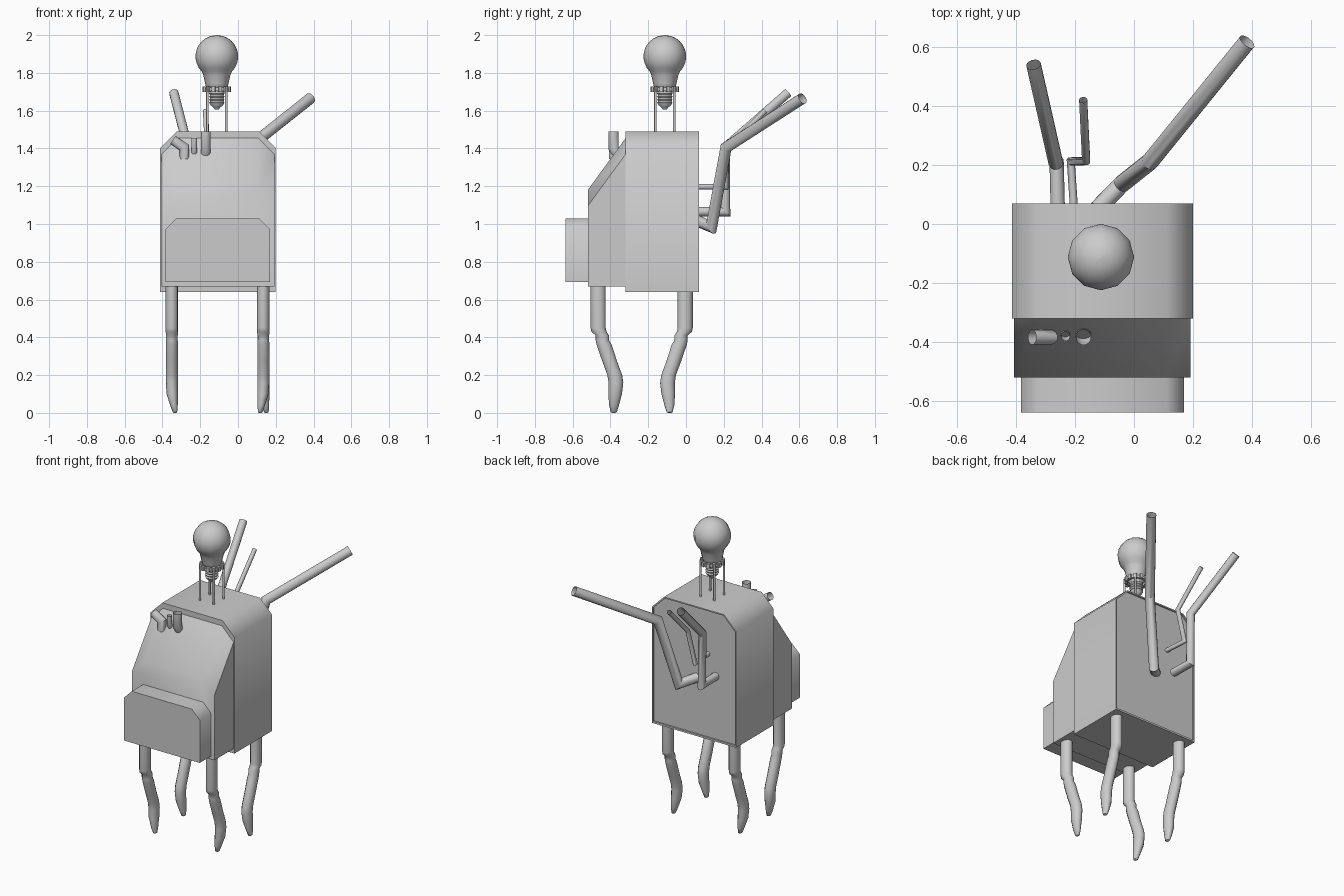
import bpy, bmesh, math
from mathutils import Vector

if "Cube" in bpy.data.objects:
    bpy.data.objects.remove(bpy.data.objects["Cube"])

CX = -0.107  # body centre line


def finish(name, bm, angle=50):
    bmesh.ops.recalc_face_normals(bm, faces=bm.faces[:])
    me = bpy.data.meshes.new(name)
    bm.to_mesh(me)
    bm.free()
    ob = bpy.data.objects.new(name, me)
    bpy.context.collection.objects.link(ob)
    bpy.ops.object.select_all(action='DESELECT')
    ob.select_set(True)
    bpy.context.view_layer.objects.active = ob
    bpy.ops.object.shade_smooth_by_angle(angle=math.radians(angle))
    return ob


def skin(bm, rings, caps=True):
    loops = [[bm.verts.new(p) for p in r] for r in rings]
    for a, b in zip(loops, loops[1:]):
        for i in range(len(a)):
            j = (i + 1) % len(a)
            bm.faces.new((a[i], a[j], b[j], b[i]))
    if caps:
        bm.faces.new(loops[0])
        bm.faces.new(loops[-1])


def arch(y, half, z0, z1, cut):
    """Rectangle with both upper corners cut off."""
    pts = [(-half, z0), (half, z0), (half, z1 - cut), (half - cut, z1),
           (-half + cut, z1), (-half, z1 - cut)]
    return [(CX + x, y, z) for x, z in pts]


def pipe(name, pts, r, sides=12):
    """Open tube with mitred corners."""
    pts = [Vector(p) for p in pts]
    dirs = [(b - a).normalized() for a, b in zip(pts, pts[1:])]
    u = dirs[0].orthogonal().normalized()
    v = dirs[0].cross(u)
    ring = [pts[0] + r * (math.cos(t) * u + math.sin(t) * v)
            for t in (2 * math.pi * k / sides for k in range(sides))]
    rings = [ring]
    for i, d in enumerate(dirs):
        n = d + dirs[i + 1] if i + 1 < len(dirs) else d
        ring = [q + d * ((pts[i + 1] - q).dot(n) / d.dot(n)) for q in ring]
        rings.append(ring)
    bm = bmesh.new()
    skin(bm, rings, caps=False)
    return finish(name, bm, 40)


def lathe(name, profile, x, y, sides=12, angle=50):
    bm = bmesh.new()
    skin(bm, [[(x + r * math.cos(2 * math.pi * k / sides),
                y + r * math.sin(2 * math.pi * k / sides), z)
               for k in range(sides)] for r, z in profile])
    return finish(name, bm, angle)


# Body: rear shell with a thin rim, sloped chest and front snout
bm = bmesh.new()
skin(bm, [arch(-0.32, 0.306, 0.64, 1.49, 0.088), arch(0.07, 0.306, 0.64, 1.49, 0.088),
          arch(0.07, 0.298, 0.652, 1.482, 0.085), arch(0.06, 0.298, 0.652, 1.482, 0.085)])
finish("rear_shell", bm)
bm = bmesh.new()
skin(bm, [arch(-0.31, 0.299, 0.67, 1.468, 0.085), arch(-0.52, 0.299, 0.67, 1.18, 0.085)])
finish("chest", bm)
bm = bmesh.new()
skin(bm, [arch(-0.51, 0.276, 0.692, 1.03, 0.058), arch(-0.638, 0.276, 0.692, 1.03, 0.058)])
finish("snout", bm)

# Legs: (y offset, z, half width x, half depth y, inward shift)
LEG = [(0, 0.70, .033, .040, 0), (0, 0.45, .033, .040, 0), (.004, 0.43, .033, .040, 0),
       (.022, 0.41, .031, .035, 0), (.022, 0.385, .031, .035, 0), (.032, 0.36, .032, .040, 0),
       (.062, 0.27, .032, .039, 0), (.088, 0.20, .032, .039, 0), (.094, 0.16, .032, .039, 0),
       (.090, 0.10, .030, .036, .002), (.084, 0.04, .020, .026, .011), (.083, 0.004, .012, .016, .016),
       (.083, 0.0, .006, .008, .016)]
for end, y0, sy in (("front", -0.465, 1), ("rear", -0.004, -1)):
    for side, x0, sx in (("left", -0.350, 1), ("right", 0.134, -1 if sy > 0 else 1)):
        bm = bmesh.new()
        skin(bm, [[(x0 + sx * s + a * math.cos(t), y0 + sy * dy + b * math.sin(t), z)
                   for t in (math.pi * k / 6 for k in range(12))]
                  for dy, z, a, b, s in LEG])
        finish(f"{end}_{side}_leg", bm)

# Bulb head with screw base
BX, BY = -0.112, -0.112
R = 0.113
globe = [(0.004, 2.0)] + [(R * math.sin(a), 1.887 + R * math.cos(a))
                          for a in (math.radians(d) for d in range(18, 136, 13))]
lathe("bulb", globe + [(.072, 1.79), (.062, 1.745), (.056, 1.72), (.040, 1.705), (.040, 1.695)], BX, BY)
screw = [(.038, 1.70)]
for i in range(4):
    z = 1.69 - i * 0.016
    screw += [(.041, z), (.035, z - .008)]
lathe("bulb_screw", screw + [(.034, 1.63), (.016, 1.615), (.010, 1.605)], BX, BY)

# Bulb holder: ring of blocks on four posts
bm = bmesh.new()
rings = [[(BX + r * math.cos(math.pi * k / 8), BY + r * math.sin(math.pi * k / 8), z)
          for k in range(16)] for r, z in
         ((.054, 1.705), (.066, 1.705), (.066, 1.722), (.054, 1.722), (.054, 1.705))]
skin(bm, rings, caps=False)
bmesh.ops.remove_doubles(bm, verts=bm.verts[:], dist=1e-5)
finish("holder_ring", bm, 30)
bm = bmesh.new()
for k in range(12):
    a = math.pi * k / 6 + math.pi / 12
    made = bmesh.ops.create_cube(bm, size=1)["verts"]
    for v in made:
        p = Vector((v.co.x * .018 + .066, v.co.y * .018, v.co.z * .028 + 1.714))
        v.co = (BX + p.x * math.cos(a) - p.y * math.sin(a),
                BY + p.x * math.sin(a) + p.y * math.cos(a), p.z)
finish("holder_blocks", bm, 30)
for i, (sx, sy) in enumerate(((1, 1), (-1, 1), (-1, -1), (1, -1))):
    lathe(f"holder_post_{i + 1}", [(.007, 1.48), (.007, 1.725)],
          BX + sx * .050, BY + sy * .050, 8)

# Front pipes on the chest
pipe("front_pipe_bent", [(-.345, -.383, 1.445), (-.284, -.383, 1.405), (-.284, -.383, 1.345)], .026)
pipe("front_pipe_small", [(-.232, -.38, 1.455), (-.232, -.38, 1.40), (-.232, -.365, 1.37)], .016)
pipe("front_pipe_tall", [(-.171, -.383, 1.49), (-.171, -.383, 1.40), (-.171, -.355, 1.36)], .027)

# Rear exhaust pipes
pipe("rear_pipe_right", [(-.125, .05, 1.02), (-.042, .135, .985), (.055, .212, 1.405), (.383, .617, 1.665)], .030)
pipe("rear_pipe_left", [(-.258, .05, 1.065), (-.262, .21, 1.065), (-.265, .208, 1.405), (-.340, .54, 1.695)], .025)
pipe("rear_pipe_thin", [(-.203, .05, 1.197), (-.214, .212, 1.197), (-.162, .213, 1.395), (-.172, .42, 1.60)], .014)
